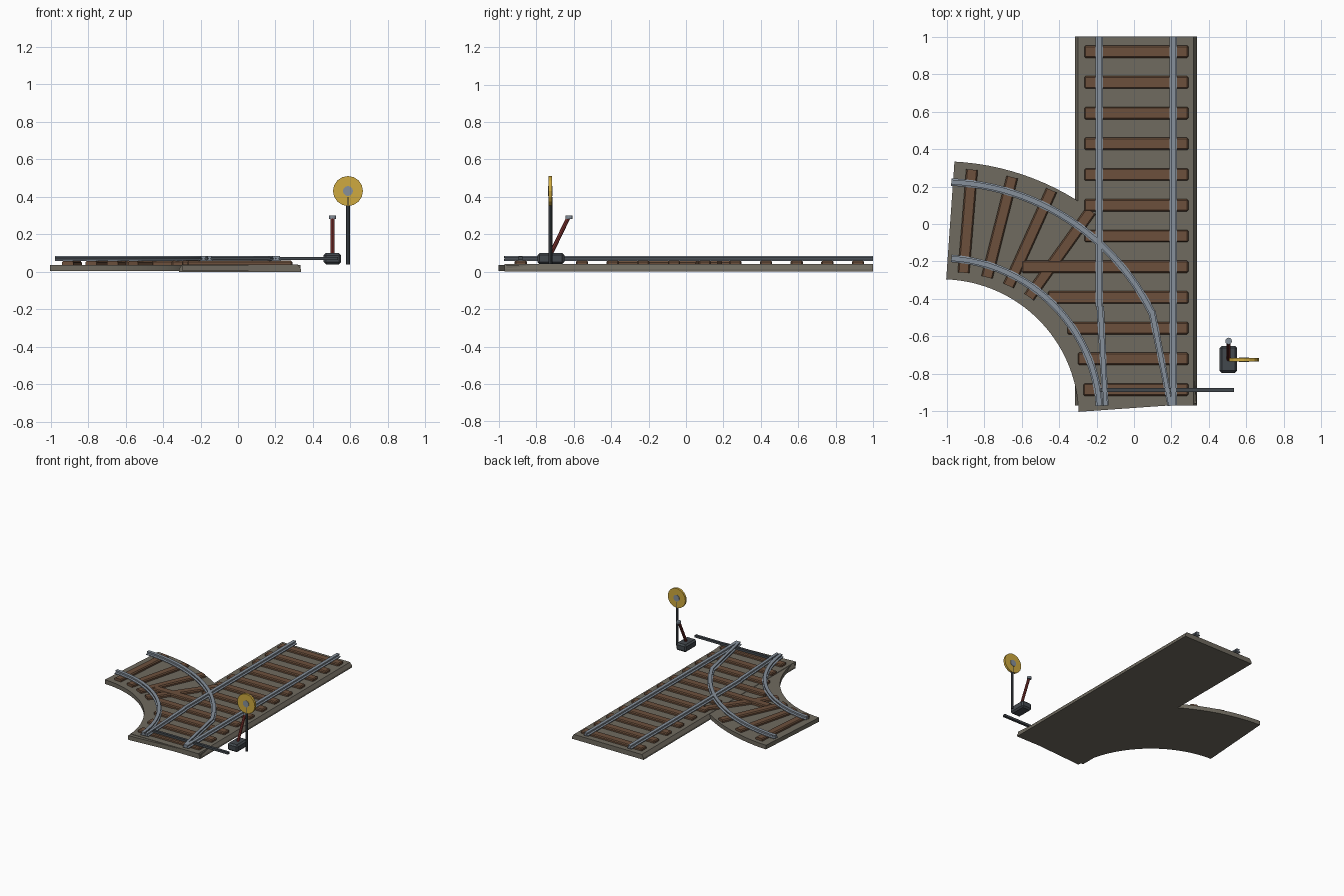
import bpy, bmesh, math
from mathutils import Vector

if "Cube" in bpy.data.objects:
    bpy.data.objects.remove(bpy.data.objects["Cube"])


def material(name, rgb):
    m = bpy.data.materials.new(name)
    m.use_nodes = True
    m.diffuse_color = (*rgb, 1)
    bsdf = next(n for n in m.node_tree.nodes if n.type == "BSDF_PRINCIPLED")
    bsdf.inputs["Base Color"].default_value = (*rgb, 1)
    return m


GRAVEL = material("gravel", (0.16, 0.145, 0.115))
WOOD = material("wood", (0.15, 0.08, 0.045))
STEEL = material("steel", (0.24, 0.28, 0.33))
IRON = material("dark_iron", (0.055, 0.065, 0.075))
RED = material("red_paint", (0.22, 0.035, 0.03))
YELLOW = material("yellow_paint", (0.62, 0.40, 0.05))


def finish(bm, name, mat):
    bmesh.ops.recalc_face_normals(bm, faces=bm.faces)
    me = bpy.data.meshes.new(name)
    bm.to_mesh(me)
    bm.free()
    me.materials.append(mat)
    ob = bpy.data.objects.new(name, me)
    bpy.context.collection.objects.link(ob)
    return ob


def sweep(name, path, profile, mat, end_width=1.0):
    """Sweep a closed (offset, height) profile along a flat path."""
    bm = bmesh.new()
    pts = [Vector(p) for p in path]
    rings = []
    for i, p in enumerate(pts):
        t = (pts[min(i + 1, len(pts) - 1)] - pts[max(i - 1, 0)]).normalized()
        side = Vector((t.y, -t.x))
        w = 1 + (end_width - 1) * i / (len(pts) - 1)
        rings.append([bm.verts.new((*(p + side * o * w), z)) for o, z in profile])
    for a, b in zip(rings, rings[1:]):
        for j in range(len(profile)):
            k = (j + 1) % len(profile)
            bm.faces.new((a[j], a[k], b[k], b[j]))
    bm.faces.new(rings[0])
    bm.faces.new(rings[-1])
    return finish(bm, name, mat)


def box(name, lo, hi, mat, bevel=0.0):
    bm = bmesh.new()
    bmesh.ops.create_cube(bm, size=1)
    lo, hi = Vector(lo), Vector(hi)
    for v in bm.verts:
        v.co = (lo + hi) / 2 + v.co * (hi - lo)
    if bevel:
        bmesh.ops.bevel(bm, geom=bm.edges[:], offset=bevel, segments=1, affect="EDGES")
    return finish(bm, name, mat)


def cylinder(name, a, b, r, mat, sides=12):
    bm = bmesh.new()
    a, b = Vector(a), Vector(b)
    bmesh.ops.create_cone(bm, cap_ends=True, segments=sides, radius1=r, radius2=r,
                          depth=(b - a).length)
    turn = (b - a).to_track_quat("Z", "Y")
    for v in bm.verts:
        v.co = turn @ v.co + (a + b) / 2
    return finish(bm, name, mat)


CENTRE = -1.03


def arc(radius, start, end, steps=24):
    angles = [math.radians(start + (end - start) * i / steps) for i in range(steps + 1)]
    return [(CENTRE + radius * math.cos(a), CENTRE + radius * math.sin(a)) for a in angles]


def mirrored(half):
    """Close a right-hand half profile by mirroring it."""
    return half + [(-o, z) for o, z in reversed(half)]


# Gravel beds
sweep("straight_bed", [(0.01, -0.97), (0.01, 1)],
      mirrored([(0.325, 0.0), (0.325, 0.015), (0.308, 0.04)]), GRAVEL)
sweep("curved_bed", arc(1.05, 2.7, 87.3, 32),
      mirrored([(0.315, 0.003), (0.315, 0.037)]), GRAVEL)

# Straight sleepers, longer towards the branch
longer = {7: -0.60, 8: -0.46, 9: -0.355, 10: -0.30, 11: -0.27}
for i in range(12):
    y = 0.92 - 0.164 * i
    box(f"sleeper_{i + 1}", (longer.get(i, -0.265), y - 0.033, 0.03),
        (0.29, y + 0.033, 0.06), WOOD, 0.007)

# Fanned branch sleepers
SLEEPER = mirrored([(0.031, 0.03), (0.031, 0.05), (0.024, 0.058)])
fan = [((-0.865, 0.29), (-0.91, -0.26)), ((-0.65, 0.25), (-0.785, -0.285)),
       ((-0.44, 0.18), (-0.67, -0.33)), ((-0.23, 0.07), (-0.56, -0.39))]
for i, ends in enumerate(fan):
    sweep(f"branch_sleeper_{i + 1}", ends, SLEEPER, WOOD)

# Rails with a foot, web and head
RAIL = mirrored([(0.020, 0.057), (0.020, 0.063), (0.008, 0.067),
                 (0.008, 0.072), (0.013, 0.075), (0.013, 0.083)])
sweep("left_straight_rail", [(0.21, -0.97), (0.21, 1)], RAIL, STEEL)
sweep("right_straight_rail", [(-0.185, -0.44), (-0.185, 1)], RAIL, STEEL)
sweep("inner_curved_rail", arc(0.848, 4, 86.3), RAIL, STEEL)
sweep("outer_curved_rail", arc(1.255, 26.5, 87.5), RAIL, STEEL)

# Movable switch blades and the rod that links them
sweep("right_switch_blade", [(-0.18, -0.44), (-0.152, -0.97)], RAIL, STEEL, 0.8)
sweep("left_switch_blade", [(0.095, -0.465), (0.195, -0.97)], RAIL, STEEL, 0.8)
box("switch_rod", (-0.18, -0.896, 0.062), (0.535, -0.875, 0.08), IRON)

# Switch stand with its lever
box("stand_box", (0.457, -0.795, 0.04), (0.55, -0.65, 0.10), IRON, 0.012)
cylinder("lever", (0.505, -0.725, 0.09), (0.505, -0.63, 0.287), 0.011, RED, 8)
cylinder("lever_knob", (0.505, -0.625, 0.282), (0.505, -0.625, 0.30), 0.018, STEEL)

# Signal post and disc
cylinder("signal_post", (0.587, -0.725, 0.04), (0.587, -0.725, 0.40), 0.01, IRON, 8)
cylinder("signal_disc", (0.587, -0.734, 0.431), (0.587, -0.716, 0.431), 0.08, YELLOW, 16)
cylinder("signal_hub", (0.587, -0.737, 0.431), (0.587, -0.713, 0.431), 0.027, STEEL, 12)
